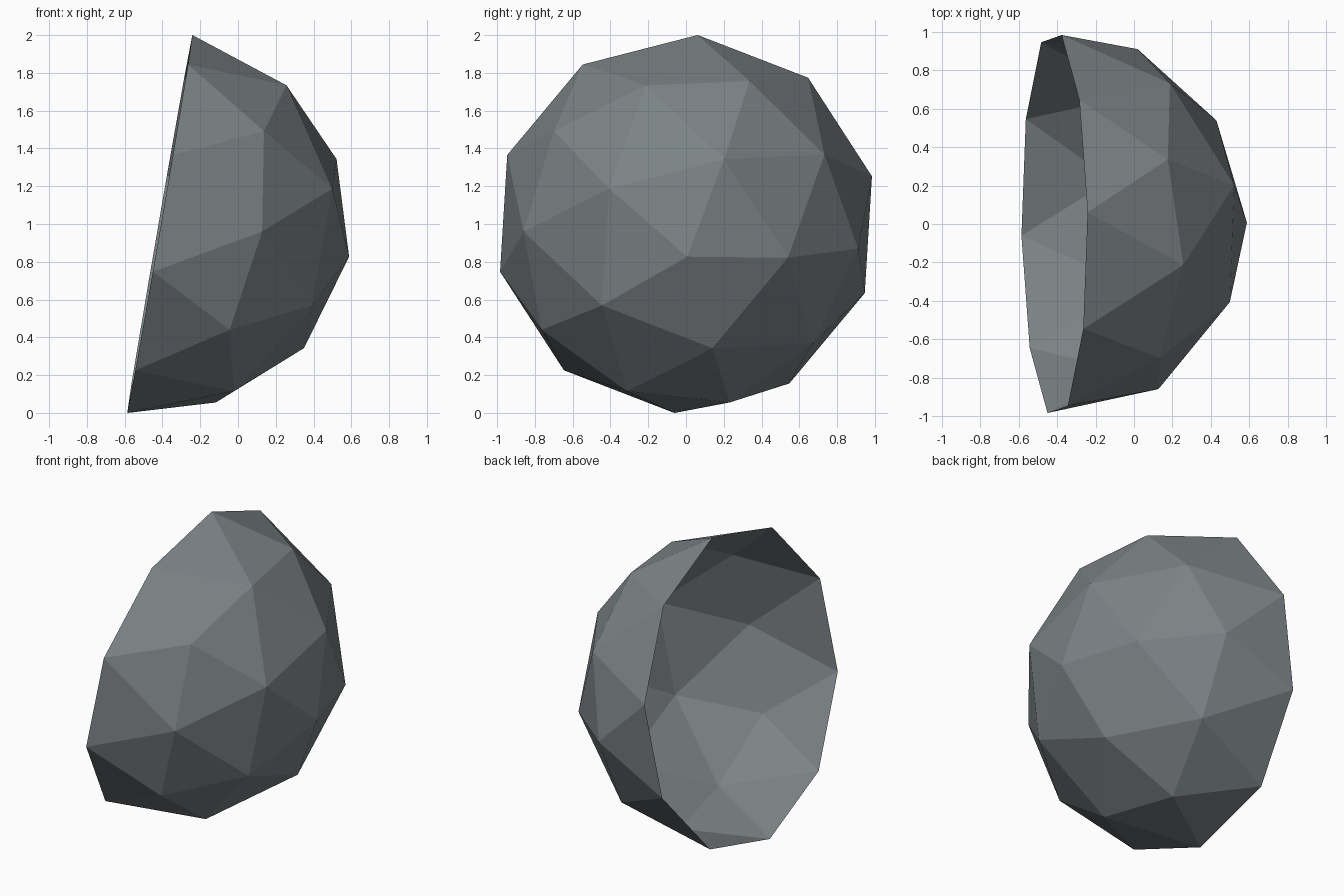
import bpy
import bmesh
from math import radians
from mathutils import Matrix

cube = bpy.data.objects.get("Cube")
if cube:
    bpy.data.objects.remove(cube, do_unlink=True)

# Slate grey material
grey = bpy.data.materials.new("slate_grey")
grey.use_nodes = True
colour = (0.2, 0.225, 0.235, 1.0)
grey.diffuse_color = colour
grey.node_tree.nodes["Principled BSDF"].inputs["Base Color"].default_value = colour

# Low-poly sphere, cut along its ten-sided equator into an open shell
bm = bmesh.new()
bmesh.ops.create_icosphere(bm, subdivisions=2, radius=1.017)
lower = [v for v in bm.verts if v.co.z < -0.01]
bmesh.ops.delete(bm, geom=lower, context="VERTS")

# Spin the dome, tip its pole towards +x and slightly down, then place it
turn = (Matrix.Rotation(radians(0.4), 4, "Z")
        @ Matrix.Rotation(radians(99.8), 4, "Y")
        @ Matrix.Rotation(radians(158.6), 4, "Z"))
bmesh.ops.transform(bm, matrix=Matrix.Translation((-0.414, 0, 1)) @ turn, verts=bm.verts)

mesh = bpy.data.meshes.new("dome_shell")
bm.to_mesh(mesh)
bm.free()
mesh.materials.append(grey)
dome = bpy.data.objects.new("dome_shell", mesh)
bpy.context.collection.objects.link(dome)
